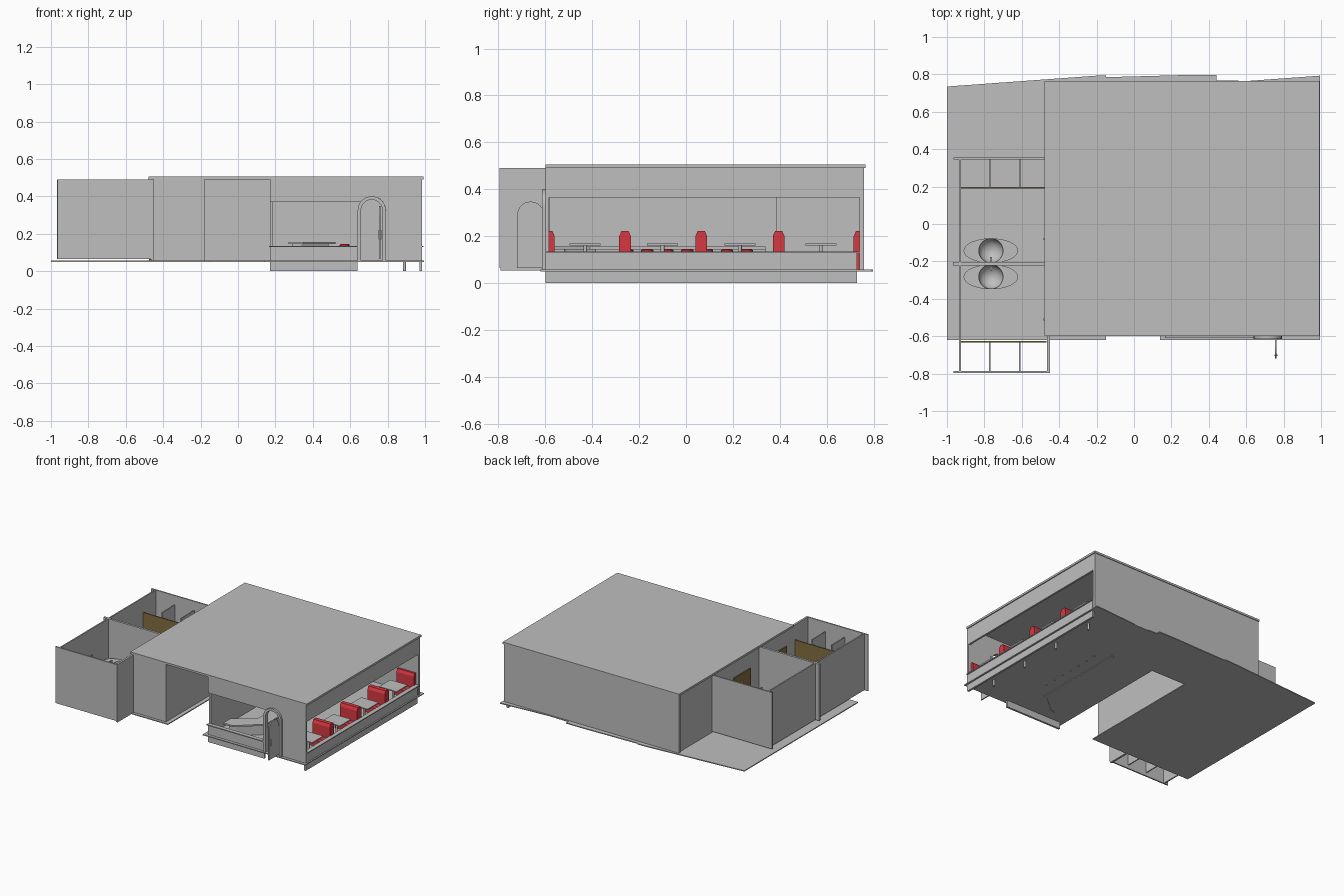
import bpy, bmesh, math
from mathutils import Vector

if "Cube" in bpy.data.objects:
    bpy.data.objects.remove(bpy.data.objects["Cube"])


def material(name, rgb):
    m = bpy.data.materials.new(name)
    m.diffuse_color = (*rgb, 1)
    m.use_nodes = True
    m.node_tree.nodes["Principled BSDF"].inputs["Base Color"].default_value = m.diffuse_color
    return m


GREY = material("plaster grey", (0.52, 0.52, 0.52))
RED = material("seat red", (0.68, 0.04, 0.055))
BROWN = material("door brown", (0.23, 0.155, 0.05))


def finish(name, bm, mat, smooth=False):
    bmesh.ops.recalc_face_normals(bm, faces=bm.faces)
    me = bpy.data.meshes.new(name)
    bm.to_mesh(me)
    bm.free()
    me.materials.append(mat)
    ob = bpy.data.objects.new(name, me)
    bpy.context.collection.objects.link(ob)
    if smooth:
        bpy.context.view_layer.objects.active = ob
        ob.select_set(True)
        bpy.ops.object.shade_smooth_by_angle(angle=math.radians(40))
        ob.select_set(False)
    return ob


def box(name, x0, x1, y0, y1, z0, z1, mat=GREY):
    bm = bmesh.new()
    bmesh.ops.create_cube(bm, size=1)
    for v in bm.verts:
        v.co = ((x0 + x1) / 2 + v.co.x * (x1 - x0),
                (y0 + y1) / 2 + v.co.y * (y1 - y0),
                (z0 + z1) / 2 + v.co.z * (z1 - z0))
    return finish(name, bm, mat)


def prism(name, pts, axis, lo, hi, mat=GREY):
    """Extrude a 2D outline along axis; pts are the other two coordinates in order."""
    def put(p, h):
        c = list(p)
        c.insert(axis, h)
        return c
    bm = bmesh.new()
    f = bm.faces.new([bm.verts.new(put(p, lo)) for p in pts])
    ext = bmesh.ops.extrude_face_region(bm, geom=[f])
    step = Vector(put((0, 0), hi - lo))
    bmesh.ops.translate(bm, vec=step, verts=[g for g in ext["geom"] if isinstance(g, bmesh.types.BMVert)])
    return finish(name, bm, mat)


def loft(name, x, y, rings, n=24, mat=GREY):
    """Stack of elliptical rings (rx, ry, z), capped at both ends."""
    bm = bmesh.new()
    rows = [[bm.verts.new((x + rx * math.cos(2 * math.pi * i / n),
                           y + ry * math.sin(2 * math.pi * i / n), z)) for i in range(n)]
            for rx, ry, z in rings]
    for a, b in zip(rows, rows[1:]):
        for i in range(n):
            bm.faces.new((a[i], a[(i + 1) % n], b[(i + 1) % n], b[i]))
    bm.faces.new(rows[0])
    bm.faces.new(rows[-1])
    return finish(name, bm, mat, True)


def cylinder(name, x, y, r, z0, z1, mat=GREY, n=16):
    return loft(name, x, y, [(r, r, z0), (r, r, z1)], n, mat)


def arc(cx, cz, r, a0=0.0, a1=math.pi, n=16):
    return [(cx + r * math.cos(a0 + (a1 - a0) * i / n), cz + r * math.sin(a0 + (a1 - a0) * i / n))
            for i in range(n + 1)]


# floor with the entrance notch and uneven back edge; roof slab
prism("floor", [(-1, -.62), (-.15, -.62), (-.15, .36), (.14, .36), (.14, -.62), (.995, -.62),
                (.995, .793), (.61, .765), (.44, .768), (.44, .797), (.3, .797), (-.15, .785),
                (-.15, .793), (-.2, .793), (-1, .735)], 2, .05, .057)
box("roof", -.478, .992, -.6, .765, .49, .505)

# main outer walls
W0, W1 = .054, .49
box("back_wall", -.475, .985, .745, .76, W0, W1)
box("front_left_wall", -.45, -.18, -.6, -.585, W0, W1)
box("notch_left_wall", -.195, -.18, -.585, .385, W0, W1)
box("notch_right_wall", .17, .185, -.585, .385, W0, W1)
box("notch_back_wall", -.18, .17, .37, .385, W0, W1)

# front wall above the window and around the arched doorway
CX, CZ, R = .715, .325, .075
spring = math.pi - math.asin(.045 / R)
prism("front_wall", [(.17, .37), (.17, .49), (.985, .49), (.985, W0), (CX + R, W0)]
      + arc(CX, CZ, R, 0, spring), 1, -.6, -.585)
prism("arch_frame", [(CX + R, W0)] + arc(CX, CZ, R) + [(CX - R, W0), (CX - .057, W0)]
      + arc(CX, CZ, .057)[::-1] + [(CX + .057, W0)], 1, -.615, -.583)
box("front_plinth", .17, .64, -.6, -.585, 0, .13)
box("front_sill", .165, .64, -.61, -.58, .128, .135)

# open arched door with a handle
prism("entrance_door", [(-.605, .065)] + arc(-.6625, .29, .0575) + [(-.72, .065)], 0, .755, .763)
box("door_handle", .75, .768, -.705, -.698, .17, .22)

# right wall with long window
box("right_plinth", .97, .985, -.6, .73, 0, .13)
box("right_sill", .96, .993, -.6, .74, .128, .135)
box("right_header", .97, .985, -.585, .745, .365, W1)
box("right_back_post", .97, .985, .74, .76, W0, W1)

# wall between the hall and the washrooms, with two doors
hall = [-.79, -.53, -.33, -.1, .1, .76]
for a, b in zip(hall[::2], hall[1::2]):
    box("washroom_inner_wall", -.465, -.45, a, b, W0, W1)
for a in (-.53, -.1):
    box("washroom_door_header", -.465, -.45, a, a + .2, .37, W1)
    box("washroom_door", -.472, -.462, a, a + .2, .06, .37, BROWN)
    box("washroom_door_knob", -.483, -.445, a + .015, a + .025, .2, .215)

# open-topped washroom outer walls
box("washroom_side_wall", -.935, -.925, -.79, .35, .065, W1)
box("washroom_back_wall", -.965, -.465, .345, .355, .065, W1)
box("washroom_front_wall", -.965, -.45, -.796, -.786, .065, W1)
box("washroom_middle_wall", -.967, -.465, -.221, -.204, .065, W1)

# toilet stalls
for front, back in ((.195, .35), (-.63, -.79)):
    y0, y1 = sorted((front, back))
    for x in (-.77, -.61):
        box("stall_divider", x - .004, x + .004, y0, y1, .09, .42)
    box("stall_doors", -.928, -.468, front - .004, front + .004, .09, .38, BROWN)

# wash basins on either side of the middle wall
for side in (1, -1):
    cy = -.2125 + side * .07
    bowl = [(.065 * math.cos(a), .065 * math.cos(a), .21 - .06 * math.sin(a))
            for a in (math.pi / 2 * i / 8 for i in range(8))]
    under = [(.07 * c, .06 * c, .2 - .06 * s) for c, s in ((.2, 1), (.7, .75), (.95, .35))]
    loft("wash_basin", -.765, cy, under + [(.146, .066, .2), (.146, .066, .21)] + bowl
         + [(.006, .006, .15)], 32)
    cylinder("tap", -.765, -.2125 + side * .016, .005, .2, .24, n=8)
    y0, y1 = sorted((-.2125 + side * .012, -.2125 + side * .035))
    box("tap_spout", -.77, -.76, y0, y1, .235, .243)

# booth benches along the window: tapered back plus cushion on each open side
for i, y in enumerate((-.585, -.26, .065, .395, .74)):
    l = 0 if i == 0 else 1
    r = 0 if i == 4 else 1
    half = [(.08, .057), (.08, .105), (.07, .115), (.025, .115), (.025, .2), (.015, .222)]
    right = [(y + a * r, z) for a, z in half] if r else [(y, .057), (y, .222)]
    left = [(y - a * l, z) for a, z in half[::-1]] if l else [(y, .222), (y, .057)]
    prism("booth_bench", right + left, 0, .82, .965, RED)

# booth tables
for y in (-.43, -.1, .23, .575):
    box("booth_table", .82, .965, y - .066, y + .066, .16, .168)
    cylinder("booth_table_leg", .89, y, .008, 0, .16)

# serving counter with an angled end
prism("counter_top", [(.27, -.56), (.35, -.56), (.52, -.41), (.52, .34), (.42, .34),
                      (.42, -.37), (.27, -.47)], 2, .144, .155)
prism("counter_base", [(.29, -.52), (.34, -.51), (.485, -.385), (.485, .34), (.465, .34),
                       (.465, -.375), (.33, -.49), (.29, -.5)], 2, .045, .144)

# counter stools
for i in range(7):
    y = -.25 + i * .085
    cylinder("stool_leg", .57, y, .006, .045, .13, n=8)
    loft("stool_seat", .57, y, [(.022, .022, .13), (.026, .026, .134), (.026, .026, .141),
                               (.02, .02, .146)], 16, RED)
